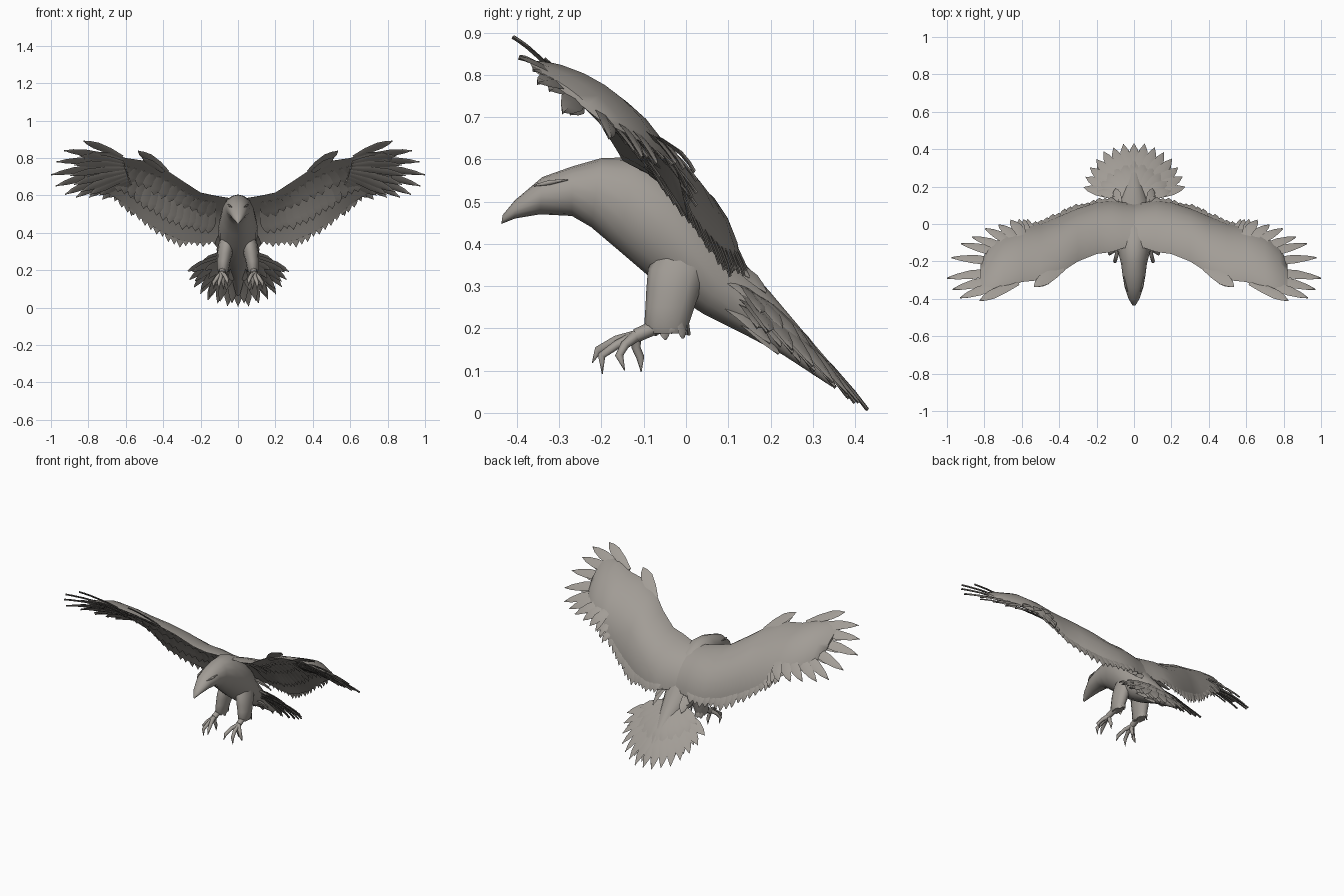
import bpy
import bmesh
import random
from math import sin, cos, pi, radians
from mathutils import Vector as V

random.seed(4)
cube = bpy.data.objects.get("Cube")
if cube:
    bpy.data.objects.remove(cube)

plumage = bpy.data.materials.new("warm_grey_plumage")
plumage.use_nodes = True
COLOUR = (0.36, 0.335, 0.305, 1)
plumage.diffuse_color = COLOUR
plumage.node_tree.nodes["Principled BSDF"].inputs["Base Color"].default_value = COLOUR


def finish(name, bm, mirror=False, angle=40):
    bmesh.ops.recalc_face_normals(bm, faces=bm.faces)
    mesh = bpy.data.meshes.new(name)
    bm.to_mesh(mesh)
    bm.free()
    mesh.materials.append(plumage)
    mesh.shade_smooth()
    mesh.set_sharp_from_angle(angle=radians(angle))
    ob = bpy.data.objects.new(name, mesh)
    bpy.context.collection.objects.link(ob)
    if mirror:
        ob.modifiers.new("Mirror", 'MIRROR').use_mirror_merge = False


def loft(bm, rings, caps=(0, -1)):
    """Skin a list of closed rings and cap the chosen ends."""
    rows = [[bm.verts.new(p) for p in ring] for ring in rings]
    n = len(rows[0])
    for a, b in zip(rows, rows[1:]):
        for i in range(n):
            j = (i + 1) % n
            bm.faces.new((a[i], a[j], b[j], b[i]))
    for end in caps:
        bm.faces.new(rows[end])


def oval(centre, u, v, n):
    return [centre + u * cos(2 * pi * i / n) + v * sin(2 * pi * i / n) for i in range(n)]


def tube(bm, points, radii, n=7):
    pts = [V(p) for p in points]
    rings = []
    for i, p in enumerate(pts):
        d = (pts[min(i + 1, len(pts) - 1)] - pts[max(i - 1, 0)]).normalized()
        u = d.cross(V((1, 0.1, 0))).normalized()
        rings.append(oval(p, u * radii[i], d.cross(u) * radii[i], n))
    loft(bm, rings)


def feather(bm, base, tip, width, normal, bend=0.0, thick=0.004):
    """Pointed blade with a raised rib, arched along the normal."""
    base, tip = V(base), V(tip)
    d = tip - base
    side = d.cross(V(normal)).normalized()
    up = side.cross(d).normalized()
    rings = []
    for t, w in ((0, 0.5), (0.35, 0.9), (0.68, 1), (0.87, 0.62), (1, 0.04)):
        c = base + d * t + up * bend * 4 * t * (1 - t)
        rings.append([c - side * w * width / 2, c + up * thick,
                      c + side * w * width / 2, c - up * thick])
    loft(bm, rings)


# Body, head and beak: top (y, z), bottom (y, z), half width
BODY = [
    (-.434, .468, -.437, .447, .007), (-.405, .503, -.405, .460, .027),
    (-.34, .558, -.345, .470, .049), (-.27, .583, -.27, .466, .062),
    (-.20, .603, -.225, .440, .069), (-.12, .605, -.16, .385, .088),
    (-.02, .560, -.09, .325, .103), (.06, .470, -.03, .280, .103),
    (.12, .375, .04, .235, .088), (.20, .285, .13, .190, .060),
    (.28, .190, .23, .137, .036), (.37, .085, .345, .062, .012)]
bm = bmesh.new()
rings = []
for ty, tz, by, bz, w in BODY:
    top, bot = V((0, ty, tz)), V((0, by, bz))
    rings.append(oval((top + bot) / 2, (top - bot) / 2, V((w, 0, 0)), 16))
loft(bm, rings)
finish("body", bm, angle=60)

# Brow ridges over the eyes
bm = bmesh.new()
tube(bm, [(.034, -.36, .538), (.047, -.325, .545), (.054, -.28, .552)], [.002, .006, .002])
finish("brow_ridges", bm, True, 60)

# Wing stations: x, leading (y, z), trailing (y, z), camber
WING = [
    (.0, -.12, .58, .11, .37, .15), (.06, -.13, .588, .115, .365, .17),
    (.12, -.15, .597, .13, .355, .18),
    (.20, -.16, .615, .12, .345, .18), (.30, -.20, .680, .085, .357, .18),
    (.40, -.265, .747, .045, .40, .16), (.50, -.30, .785, .005, .46, .145),
    (.60, -.31, .800, -.015, .55, .13), (.70, -.355, .833, -.06, .615, .11),
    (.78, -.37, .830, -.13, .655, .08), (.82, -.36, .810, -.20, .69, .05)]


def surface(x, s, upper=True):
    """Point on the wing at span x and chord fraction s, with its normal."""
    k = 0
    while k < len(WING) - 2 and x > WING[k + 1][0]:
        k += 1
    a, b = WING[k], WING[k + 1]
    f = (x - a[0]) / (b[0] - a[0])
    _, ly, lz, ty, tz, c = [p + (q - p) * f for p, q in zip(a, b)]
    lead, chord = V((x, ly, lz)), V((0, ty - ly, tz - lz))
    normal = V((0, -chord.z, chord.y))
    arch = 4 * s * (1 - s) if s < 1 else (1 - s)
    front = 0.06 * (max(0, s) * max(0, 1 - s)) ** 0.5
    height = c * arch + front if upper else c * 0.55 * arch - front * 0.6
    return lead + chord * s + normal * height, normal.normalized()


# Wing membranes, meeting across the back
bm = bmesh.new()
chords = [0, .04, .15, .3, .45, .6, .75, .9, 1]
rings = []
for st in WING:
    upper = [surface(st[0], s)[0] for s in chords]
    lower = [surface(st[0], s, False)[0] for s in reversed(chords[1:-1])]
    rings.append(upper + lower)
loft(bm, rings, caps=(-1,))
finish("wings", bm, True, 50)

# Secondary feathers along the trailing edge
bm = bmesh.new()
for i in range(17):
    x = .11 + i * .031
    base, n = surface(x, .62, False)
    tip, _ = surface(x + .015, 1.07 + random.uniform(-.03, .04))
    feather(bm, base + n * .008, tip, .054, n, .012)
finish("secondary_feathers", bm, True)

# Covert rows beneath the wing
bm = bmesh.new()
for start, end, count in ((.2, .5, 15), (.42, .8, 18)):
    for i in range(count):
        x = .13 + i * .62 / count
        base, n = surface(x, start, False)
        tip, _ = surface(x + .03, end + random.uniform(-.03, .03), False)
        feather(bm, base, tip - n * .012, .055, n, .004)
finish("underwing_coverts", bm, True)

# Primary feathers fanning from the hand
TIPS = [(.825, -.41, .89), (.93, -.395, .84), (.97, -.35, .78), (1, -.29, .71),
        (.975, -.18, .65), (.925, -.105, .605), (.865, -.07, .59),
        (.795, -.025, .59), (.725, -.005, .578), (.66, .02, .57)]
bm = bmesh.new()
for i, tip in enumerate(TIPS):
    f = i / (len(TIPS) - 1)
    base = V((.62, -.315, .805)).lerp(V((.57, -.12, .66)), f)
    feather(bm, base, tip, .060, (-.1, .62, .78), .006 + .018 * f, .005)
    # shorter overlapping feather below
    if 0 < i < 9:
        short = base.lerp(V(tip), .74) + V((0, .008, -.016))
        feather(bm, base + V((0, -.01, -.012)), short, .055, (-.1, .62, .78), .01)
finish("primary_feathers", bm, True)

# Small wrist feathers on the leading edge, and the notch behind the hand
bm = bmesh.new()
feather(bm, (.38, -.235, .725), (.535, -.335, .838), .07, (-.2, .6, .75), .006)
feather(bm, (.40, -.25, .725), (.51, -.335, .80), .05, (-.2, .6, .75), .004)
for x, z in ((.59, .52), (.615, .55), (.57, .49)):
    feather(bm, (x - .03, -.10, z + .12), (x, .025, z), .04, (0, .62, .78), .01)
finish("wrist_feathers", bm, True)

# Tail fan with covert layers above and below
bm = bmesh.new()
for scale, lift, count, width in ((1, 0, 15, .066), (.9, -.018, 12, .06),
                                  (.68, .016, 11, .06), (.6, -.032, 9, .06)):
    for i in range(count):
        a = radians(-84 + 168 * i / (count - 1))
        base = V((.035 * sin(a), .13, .285 + lift))
        tip = V((.275 * sin(a), .17 + .268 * cos(a), .215 - .215 * cos(a)))
        tip = base.lerp(tip + V((0, 0, lift * (1.5 - scale))), scale * random.uniform(.97, 1))
        feather(bm, base, tip, width, (.5 * sin(a), .7, .7), .008 + .012 * cos(a))
finish("tail_feathers", bm)

# Flank feathers filling between wing, body and tail
bm = bmesh.new()
for x, y, z in ((.11, .15, .32), (.10, .19, .285), (.09, .20, .23), (.07, .20, .165), (.03, .22, .14)):
    feather(bm, (x * .7, y - .11, z + .09), (x, y, z), .05, (.5, .6, .6), .008)
finish("flank_feathers", bm, True)

# Feathered thighs with ragged hems
bm = bmesh.new()
rings = [oval(V((x, y, z)), V((rx, 0, 0)), V((0, ry, 0)), 12) for x, y, z, rx, ry in (
    (.045, .0, .41, .035, .055), (.062, -.018, .34, .042, .072),
    (.07, -.03, .29, .041, .064), (.076, -.038, .25, .036, .058),
    (.08, -.047, .205, .031, .052), (.08, -.045, .188, .024, .044))]
loft(bm, rings)
for i in range(9):
    a = 2 * pi * i / 9
    p = V((.08 + .024 * cos(a), -.04 + .042 * sin(a), .225))
    feather(bm, p, p + V((0, .006, -.035 - .018 * random.random())), .026, (cos(a), sin(a), 0))
finish("thighs", bm, True, 50)

# Shanks, toes and hooked claws
bm = bmesh.new()
ANKLE = (.086, -.118, .182)
tube(bm, [(.08, -.03, .215), (.083, -.08, .199), ANKLE], [.022, .018, .017])
for knuckle, pad, claw in (
        ((.07, -.165, .172), (.058, -.208, .148), (.056, -.222, .118)),
        ((.092, -.165, .160), (.102, -.200, .135), (.102, -.198, .092)),
        ((.112, -.145, .160), (.130, -.158, .135), (.130, -.145, .100)),
        ((.080, -.118, .155), (.078, -.108, .132), (.078, -.106, .097))):
    tube(bm, [ANKLE, knuckle, pad, claw], [.014, .011, .010, .001])
finish("feet", bm, True, 60)
